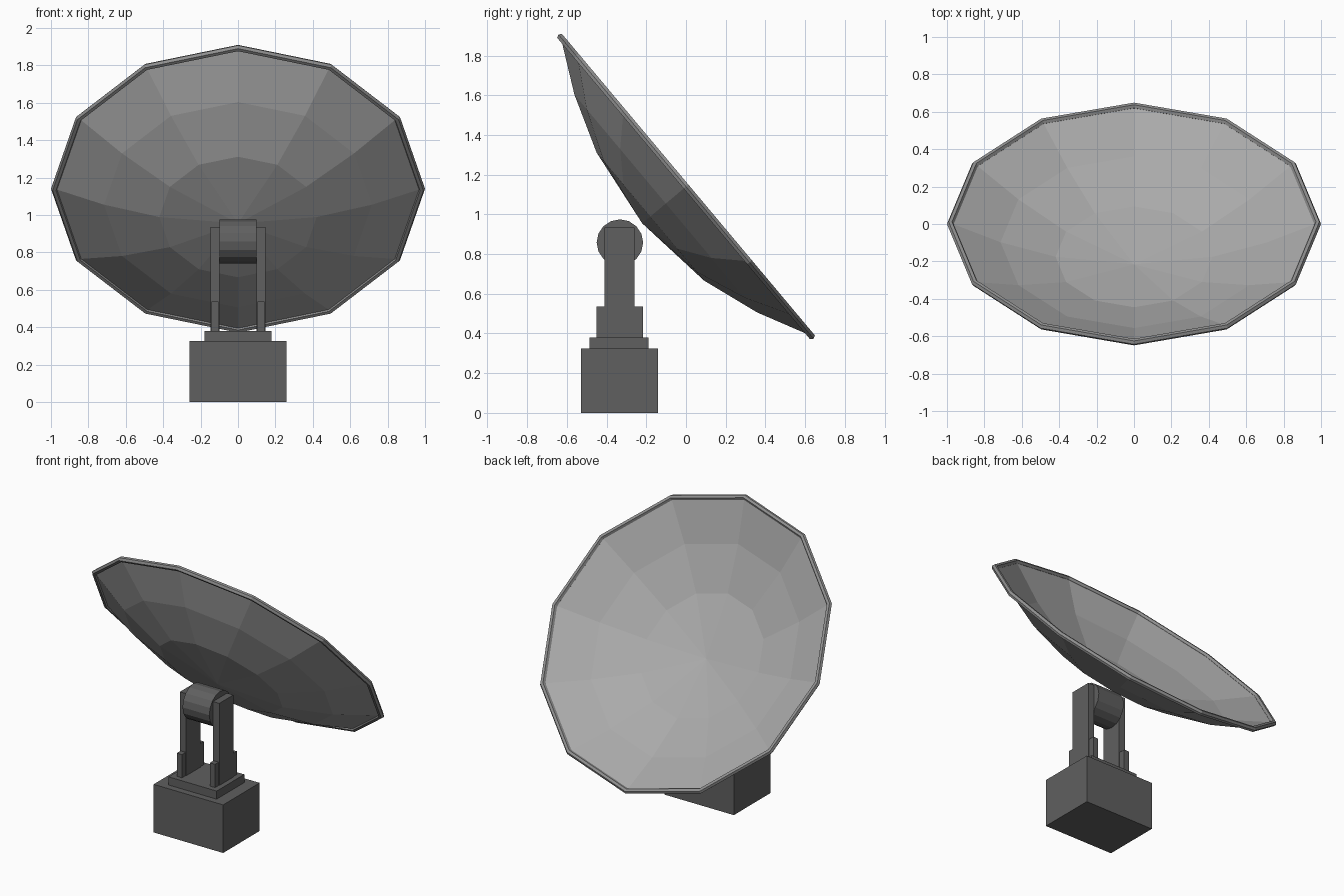
import bpy
import bmesh
from math import cos, sin, pi, radians
from mathutils import Matrix

cube = bpy.data.objects.get("Cube")
if cube:
    bpy.data.objects.remove(cube)


def material(name, value):
    mat = bpy.data.materials.new(name)
    mat.use_nodes = True
    mat.diffuse_color = (value, value, value, 1)
    mat.node_tree.nodes["Principled BSDF"].inputs["Base Color"].default_value = mat.diffuse_color
    return mat


LIGHT = material("light grey", 0.40)
MID = material("mid grey", 0.28)
DARK = material("dark grey", 0.115)


def add_object(name, bm, mat):
    bmesh.ops.recalc_face_normals(bm, faces=bm.faces)
    mesh = bpy.data.meshes.new(name)
    bm.to_mesh(mesh)
    bm.free()
    mesh.materials.append(mat)
    obj = bpy.data.objects.new(name, mesh)
    bpy.context.collection.objects.link(obj)
    return obj


def box(name, x, y, z, mat=DARK):
    """Box from (low, high) ranges on each axis."""
    bm = bmesh.new()
    bmesh.ops.create_cube(bm, size=1)
    for v in bm.verts:
        for i, (low, high) in enumerate((x, y, z)):
            v.co[i] = low if v.co[i] < 0 else high
    return add_object(name, bm, mat)


def revolve(name, profile, mat, closed=False):
    """Twelve-sided turned shape, placed on the tilted dish axis."""
    bm = bmesh.new()
    verts = [bm.verts.new((r, 0, h)) for r, h in profile]
    pairs = list(zip(verts, verts[1:]))
    if closed:
        pairs.append((verts[-1], verts[0]))
    edges = [bm.edges.new(p) for p in pairs]
    bmesh.ops.spin(bm, geom=verts + edges, cent=(0, 0, 0), axis=(0, 0, 1),
                   angle=2 * pi, steps=12, use_duplicate=False)
    bmesh.ops.remove_doubles(bm, verts=bm.verts, dist=0.0005)
    tilt = Matrix.Translation((0, 0, 1.14)) @ Matrix.Rotation(radians(-50), 4, "X")
    bmesh.ops.transform(bm, matrix=tilt, verts=bm.verts)
    return add_object(name, bm, mat)


# Dish bowl, a thin faceted shell
dish = revolve("dish", [(0, -0.285), (0.42, -0.232), (0.715, -0.13), (0.975, 0)], LIGHT)
shell = dish.modifiers.new("thickness", "SOLIDIFY")
shell.thickness = 0.006
shell.offset = 0

# Rim tube round the edge of the bowl
section = [(0.982 + 0.018 * cos(i * pi / 3), 0.018 * sin(i * pi / 3)) for i in range(6)]
revolve("dish_rim", section, MID, closed=True)

# Stepped base
box("base", (-0.26, 0.26), (-0.53, -0.14), (0, 0.325))
box("base_plate", (-0.18, 0.18), (-0.485, -0.19), (0.325, 0.38))

# Support arms with a wider foot bracket on each
for side, s in (("left", 1), ("right", -1)):
    box(side + "_arm", sorted((0.1 * s, 0.147 * s)), (-0.41, -0.26), (0.38, 0.935))
    box(side + "_bracket", sorted((0.104 * s, 0.143 * s)), (-0.45, -0.217), (0.38, 0.537))

# Pivot drum between the arms
bm = bmesh.new()
bmesh.ops.create_cone(bm, cap_ends=True, segments=16, radius1=0.117, radius2=0.117, depth=0.2)
bmesh.ops.transform(bm, verts=bm.verts, matrix=Matrix.Translation((0, -0.333, 0.858))
                    @ Matrix.Rotation(pi / 2, 4, "Y"))
add_object("pivot_drum", bm, DARK)
